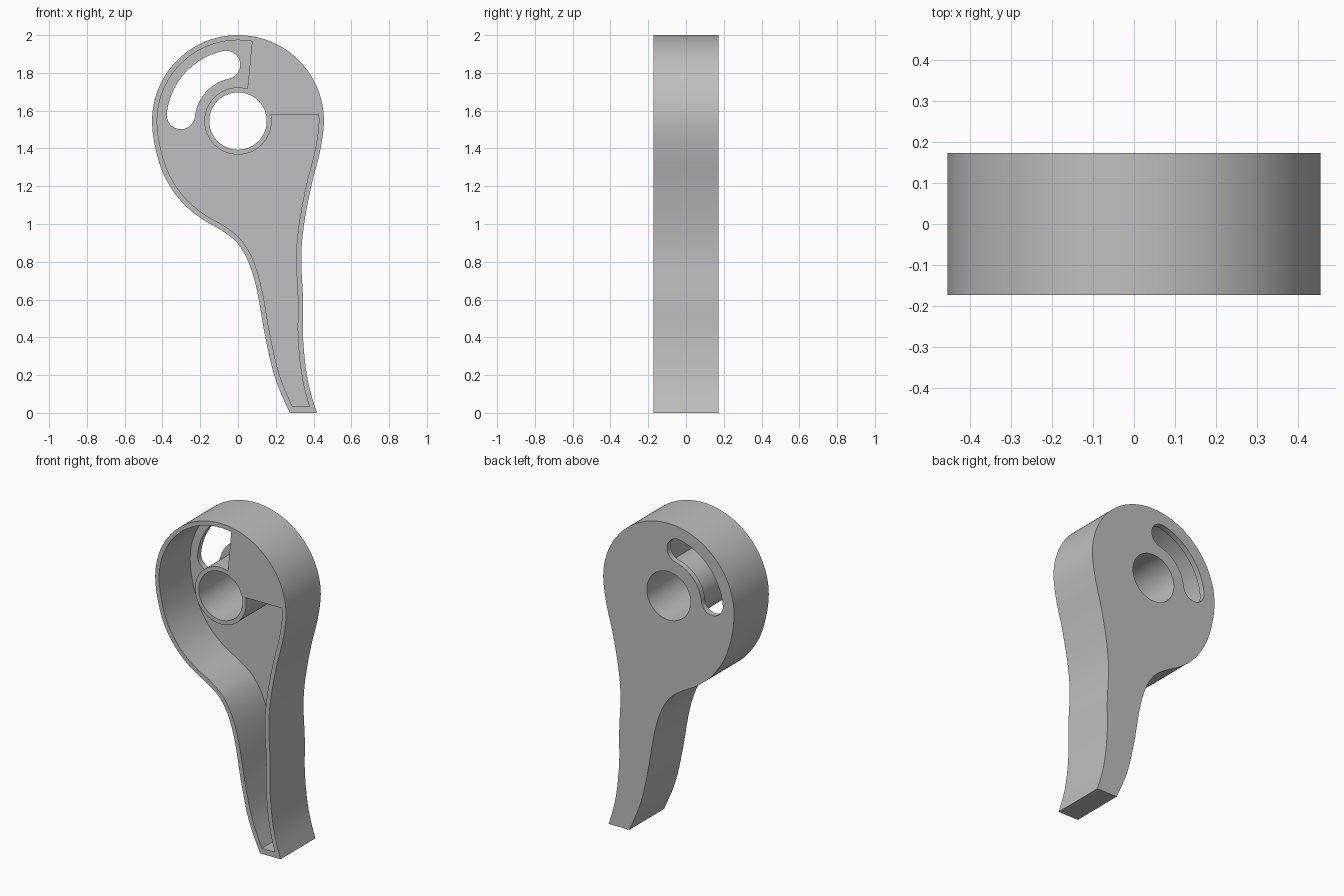
import bpy, bmesh
from math import sin, cos, radians
from mathutils import Vector
from mathutils.geometry import interpolate_bezier

if "Cube" in bpy.data.objects:
    bpy.data.objects.remove(bpy.data.objects["Cube"], do_unlink=True)

CENTRE = Vector((0, 1.545))
HEAD_R, BORE_R, HUB_R = 0.455, 0.152, 0.178
WALL, FLOOR, HALF = 0.027, 0.036, 0.1725

grey = bpy.data.materials.new("plain grey")
grey.use_nodes = True
grey.diffuse_color = (0.52, 0.52, 0.52, 1)
grey.node_tree.nodes["Principled BSDF"].inputs["Base Color"].default_value = grey.diffuse_color


def arc(centre, r, a0, a1, n):
    """Points on an arc, angles in degrees."""
    angles = [radians(a0 + (a1 - a0) * i / n) for i in range(n + 1)]
    return [centre + Vector((r * cos(a), r * sin(a))) for a in angles]


def spline(coords, n=9):
    """Smooth path through the inner points; first and last only steer it."""
    p = [Vector(c) for c in coords]
    path = []
    for a, b, c, d in zip(p, p[1:], p[2:], p[3:]):
        length = (c - b).length
        t0 = (c - a).normalized() * length / 3
        t1 = (d - b).normalized() * length / 3
        path += interpolate_bezier(b, b + t0, c - t1, c, n)[:-1]
    return [q.to_2d() for q in path] + [p[-2]]


def inset(path, dist):
    """Path moved to its left."""
    result = []
    for i, p in enumerate(path):
        t = (path[min(i + 1, len(path) - 1)] - path[max(i - 1, 0)]).normalized()
        result.append(p + Vector((-t.y, t.x)) * dist)
    return result


def prism(name, outline, y0, y1):
    """Solid with the given x-z outline between two depths."""
    bm = bmesh.new()
    face = bm.faces.new([bm.verts.new((p.x, y0, p.y)) for p in outline])
    new = bmesh.ops.extrude_face_region(bm, geom=[face])["geom"]
    moved = [v for v in new if isinstance(v, bmesh.types.BMVert)]
    bmesh.ops.translate(bm, verts=moved, vec=(0, y1 - y0, 0))
    bmesh.ops.recalc_face_normals(bm, faces=bm.faces)
    mesh = bpy.data.meshes.new(name)
    bm.to_mesh(mesh)
    bm.free()
    mesh.materials.append(grey)
    obj = bpy.data.objects.new(name, mesh)
    bpy.context.collection.objects.link(obj)
    return obj


# Handle edges, running down the left and back up the right
left_edge = spline([(-0.44, 1.66), (-0.455, 1.545), (-0.437, 1.4), (-0.39, 1.255),
                    (-0.305, 1.125), (-0.2, 1.033), (-0.085, 0.965), (-0.005, 0.9),
                    (0.055, 0.8), (0.1, 0.65), (0.143, 0.41), (0.195, 0.19),
                    (0.274, 0), (0.33, -0.11)])
right_edge = spline([(0.46, -0.12), (0.417, 0), (0.37, 0.17), (0.345, 0.385),
                     (0.344, 0.6), (0.335, 0.83), (0.35, 1.0), (0.39, 1.21),
                     (0.435, 1.39), (0.455, 1.545), (0.44, 1.66)])

# Lever body
outline = arc(CENTRE, HEAD_R, 0, 180, 64) + left_edge[1:] + right_edge[:-1]
lever = prism("lever_body", outline, -HALF, HALF)

# Pocket open to the front, leaving a rim, a hub and a solid sector
inner_r = HEAD_R - WALL
sides = [p for p in inset(left_edge, WALL)[1:] + inset(right_edge, WALL)[:-1] if p.y > 0.03]
pocket = (arc(CENTRE, inner_r, 80, 180, 40) + sides
          + arc(CENTRE, inner_r, 0, 4.7, 2)
          + arc(CENTRE, HUB_R, 11.3, -286.3, 72))

# Curved slot with round ends
mid_r, slot_r, a0, a1 = 0.304, 0.075, 102, 174
ends = [arc(CENTRE, mid_r, a, a, 1)[0] for a in (a0, a1)]
slot = (arc(CENTRE, mid_r + slot_r, a0, a1, 24)
        + arc(ends[1], slot_r, a1, a1 + 180, 18)[1:]
        + arc(CENTRE, mid_r - slot_r, a1, a0, 24)[1:]
        + arc(ends[0], slot_r, a0 + 180, a0 + 360, 18)[1:-1])

cutters = [prism("pocket_cutter", pocket, -HALF - 0.1, HALF - FLOOR),
           prism("bore_cutter", arc(CENTRE, BORE_R, 0, 360, 64)[:-1], -0.3, 0.3),
           prism("slot_cutter", slot, 0, 0.3)]

bpy.ops.object.select_all(action="DESELECT")
lever.select_set(True)
bpy.context.view_layer.objects.active = lever
for cutter in cutters:
    cutter.hide_render = True
    cut = lever.modifiers.new(cutter.name, "BOOLEAN")
    cut.operation, cut.solver, cut.object = "DIFFERENCE", "EXACT", cutter
    bpy.ops.object.modifier_apply(modifier=cut.name)
for cutter in cutters:
    bpy.data.objects.remove(cutter, do_unlink=True)

bpy.ops.object.shade_smooth_by_angle(angle=radians(30))
